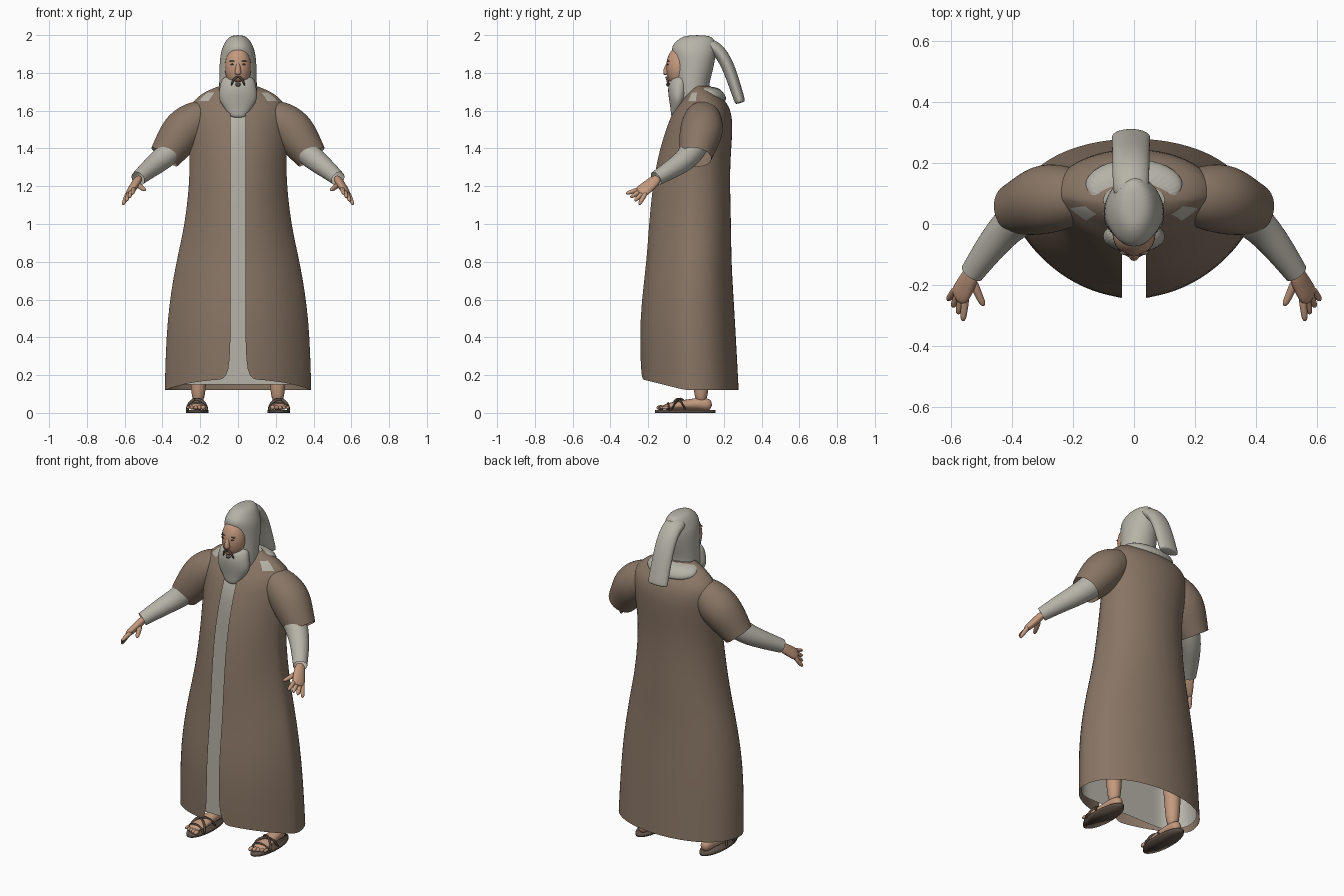
import bpy
import bmesh
import math
from mathutils import Vector, Matrix

default = bpy.data.objects.get("Cube")
if default:
    bpy.data.objects.remove(default, do_unlink=True)


def material(name, red, green, blue):
    mat = bpy.data.materials.new(name)
    mat.use_nodes = True
    mat.diffuse_color = (red, green, blue, 1)
    shader = mat.node_tree.nodes["Principled BSDF"]
    shader.inputs["Base Color"].default_value = (red, green, blue, 1)
    shader.inputs["Roughness"].default_value = .9
    return mat


BROWN = material("robe brown", .25, .18, .13)
CLOTH = material("pale grey cloth", .47, .45, .39)
SKIN = material("tan skin", .55, .32, .21)
LEATHER = material("dark leather", .11, .08, .06)
HAIR = material("dark grey hair", .12, .09, .07)
LIP = material("lip", .32, .15, .1)


def finish(name, bm, materials, mirror, smooth=False):
    """Turn a bmesh into an object, mirrored to the other side if asked."""
    mesh = bpy.data.meshes.new(name)
    bm.to_mesh(mesh)
    bm.free()
    for mat in materials:
        mesh.materials.append(mat)
    for polygon in mesh.polygons:
        polygon.use_smooth = True
    obj = bpy.data.objects.new(name, mesh)
    bpy.context.collection.objects.link(obj)
    if smooth:
        subdivision = obj.modifiers.new("subdivision", 'SUBSURF')
        subdivision.levels = subdivision.render_levels = 2
    if mirror:
        modifier = obj.modifiers.new("mirror", 'MIRROR')
        modifier.use_mirror_merge = False
    return obj


def loft(name, rings, materials, closed=True, caps=True, mirror=False, smooth=True):
    """Skin a list of equal rings, running from bottom to top."""
    bm = bmesh.new()
    rows = [[bm.verts.new(point) for point in ring] for ring in rings]
    count = len(rows[0])
    for low, high in zip(rows, rows[1:]):
        for j in range(count if closed else count - 1):
            k = (j + 1) % count
            bm.faces.new((low[j], low[k], high[k], high[j]))
    if caps:
        bm.faces.new(rows[0][::-1])
        bm.faces.new(rows[-1])
    return finish(name, bm, materials, mirror, smooth)


def level_ring(height, half_width, front, back, middle=0, gap=0, lift=0, pinch=(1, 1), count=32):
    """Horizontal oval, optionally open, raised at the front and pinched front and back."""
    cut = math.asin(gap / half_width)
    centre, depth = (front + back) / 2, (back - front) / 2
    points = []
    for j in range(count + 1 if gap else count):
        angle = cut - math.pi / 2 + 2 * (math.pi - cut) * j / count
        sine = math.sin(angle)
        y = centre + depth * math.copysign(abs(sine) ** pinch[sine > 0], sine)
        rise = lift * max(0, y / front) if front else 0
        points.append((middle + half_width * math.cos(angle), y, height + rise))
    return points


def spread(values, share):
    """Read a list of values at a share of its length."""
    place = share * (len(values) - 1)
    i = min(int(place), len(values) - 2)
    return values[i] + (values[i + 1] - values[i]) * (place - i)


def tube(name, mat, path, radius, flat=(1, 1), up=(0, 0, 1), mirror=True, caps=True, count=16):
    """Sweep an oval along a path; radius and flatness run from start to end."""
    centres = [Vector(point) for point in path]
    last = len(centres) - 1
    rings = []
    for i, centre in enumerate(centres):
        along = centres[min(i + 1, last)] - centres[max(i - 1, 0)]
        side = along.cross(Vector(up)).normalized()
        top = along.cross(side).normalized()
        wide = spread(radius, i / last)
        high = wide * spread(flat, i / last)
        turns = [math.tau * j / count for j in range(count)]
        rings.append([centre + side * wide * math.cos(a) + top * high * math.sin(a) for a in turns])
    return loft(name, rings, [mat], caps=caps, mirror=mirror)


def blob(name, mat, centre, size, mirror=False):
    bm = bmesh.new()
    bmesh.ops.create_uvsphere(bm, u_segments=24, v_segments=16, radius=1)
    shape = Matrix.Translation(centre) @ Matrix.Diagonal((*size, 1))
    bmesh.ops.transform(bm, verts=bm.verts, matrix=shape)
    return finish(name, bm, [mat], mirror)


# Open robe: height, half width, front, back
robe_profile = [
    (.12, .39, -.24, .28), (.5, .38, -.25, .26), (.8, .33, -.21, .24), (1, .28, -.2, .24),
    (1.3, .25, -.17, .23), (1.5, .27, -.11, .25), (1.6, .27, -.07, .24), (1.65, .24, -.03, .21),
    (1.7, .18, 0, .16), (1.73, .1, .02, .13)]
robe_rings = [level_ring(*row, gap=.04, lift=.06 if row is robe_profile[0] else 0, pinch=(1.5, .85))
              for row in robe_profile]
robe = loft("robe", robe_rings, [BROWN, CLOTH], closed=False, caps=False)

# Pale cloth showing on the front of the shoulders
for polygon in robe.data.polygons:
    x, y, z = polygon.center
    if z > 1.66 and .13 < abs(x) < .19 and y < .06:
        polygon.material_index = 1

# Pale gown inside the robe, hanging straight down from the chest
gown_rings = []
for height, half_width, front, back in robe_profile[:-2]:
    oval = level_ring(max(height, .15), half_width - .015, front + .015, back - .015, pinch=(1.5, .85))
    gown_rings.append([(x, max(y, -.1), z) for x, y, z in oval])
loft("inner_gown", gown_rings, [CLOTH], caps=False)

# Short wide sleeves, then the tight pale sleeves below
tube("robe_sleeve", BROWN, [(.12, .09, 1.59), (.2, .09, 1.57), (.29, .085, 1.5), (.35, .06, 1.41), (.39, .05, 1.355)],
     radius=(.06, .1, .12, .1, .085), caps=False, count=24)
tube("under_sleeve", CLOTH, [(.25, .08, 1.5), (.38, .03, 1.36), (.46, -.06, 1.3), (.53, -.16, 1.24)],
     radius=(.08, .04), caps=False)

# Hands with a fan of fingers
tube("palm", SKIN, [(.52, -.14, 1.25), (.55, -.2, 1.2), (.58, -.25, 1.16)],
     radius=(.03, .045), flat=(.8, .4), up=(1, 0, 1))
knuckles = Vector((.55, -.23, 1.19)), Vector((.58, -.21, 1.17))
tips = Vector((.56, -.32, 1.16)), Vector((.61, -.25, 1.1))
for i, finger in enumerate(("index", "middle", "ring", "little")):
    start, end = knuckles[0].lerp(knuckles[1], i / 3), tips[0].lerp(tips[1], i / 3)
    tube(finger + "_finger", SKIN, [start, (start + end) / 2, end], radius=(.014, .01))
tube("thumb", SKIN, [(.53, -.18, 1.21), (.51, -.23, 1.19), (.49, -.27, 1.18)], radius=(.016, .01))

# Hood, cowl and beard: height, half width, front, back
draped_cloth = {
    "hood": [(1.62, .1, -.05, .16), (1.7, .1, -.06, .11), (1.8, .1, -.06, .14), (1.9, .095, -.07, .16),
             (1.94, .08, -.08, .16), (1.98, .06, -.04, .15), (2, .03, 0, .12)],
    "neck_cowl": [(1.64, .15, .06, .23), (1.7, .17, .05, .2), (1.73, .12, .02, .16)],
    "beard": [(1.56, .04, -.08, -.04), (1.6, .06, -.08, -.02), (1.66, .11, -.09, .01),
              (1.73, .095, -.1, .02), (1.79, .085, -.07, .02)]}
for name, profile in draped_cloth.items():
    loft(name, [level_ring(*row) for row in profile], [CLOTH])

# Hanging tail of the hood
tail_curve = [(.07, 1.95), (.15, 1.945), (.21, 1.87), (.25, 1.76), (.285, 1.65), (.288, 1.64)]
tube("hood_tail", CLOTH, [(-.01, y, z) for y, z in tail_curve],
     radius=(.06, .065), flat=(.7, .4), up=(0, 1, .3), mirror=False)

# Face and features
blob("face", SKIN, (0, -.035, 1.83), (.07, .07, .11))
tube("nose", SKIN, [(0, -.09, 1.86), (0, -.11, 1.81), (0, -.1, 1.79)],
     radius=(.01, .02), up=(0, 1, 0), mirror=False)
blob("eye", HAIR, (.03, -.095, 1.845), (.01, .006, .004), mirror=True)
blob("eyebrow", HAIR, (.03, -.094, 1.862), (.018, .007, .003), mirror=True)
tube("moustache", HAIR, [(0, -.106, 1.78), (.025, -.1, 1.77), (.035, -.09, 1.73)], radius=(.007, .005))
blob("mouth", LIP, (0, -.096, 1.757), (.02, .008, .006))
blob("chin_tuft", HAIR, (0, -.095, 1.738), (.014, .01, .01))

# Legs, feet and toes
tube("leg", SKIN, [(.21, .08, .04), (.21, .08, .2), (.21, .07, .4)], radius=(.035, .055), up=(0, 1, 0))
tube("foot", SKIN, [(.21, .14, .04), (.21, .07, .05), (.215, -.03, .04), (.22, -.13, .03)],
     radius=(.03, .05), flat=(1.2, .3))
for i, toe in enumerate(("big", "second", "third", "fourth", "little")):
    size = .013 - i / 1000
    blob(toe + "_toe", SKIN, (.184 + .02 * i, -.136 + .007 * i, .028), (size, .02, size), mirror=True)

# Sandals
sole_rings = [level_ring(height, .06, -.165, .155, middle=.215) for height in (0, .016)]
loft("sandal_sole", sole_rings, [LEATHER], mirror=True, smooth=False)


def strap(name, inner, outer, height, half=.053, steps=8):
    """Arch a flat band over the foot from the inner to the outer side."""
    path = []
    for i in range(steps + 1):
        share = i / steps
        path.append((.217 - half * math.cos(math.pi * share), inner + (outer - inner) * share,
                     .01 + height * math.sin(math.pi * share)))
    tube(name, LEATHER, path, radius=(.009, .009), flat=(.5, .5), up=(0, 1, 0), count=8)


strap("toe_strap", -.1, -.09, height=.042)
strap("cross_strap", -.09, 0, height=.062)
strap("second_cross_strap", .02, -.08, height=.064)
